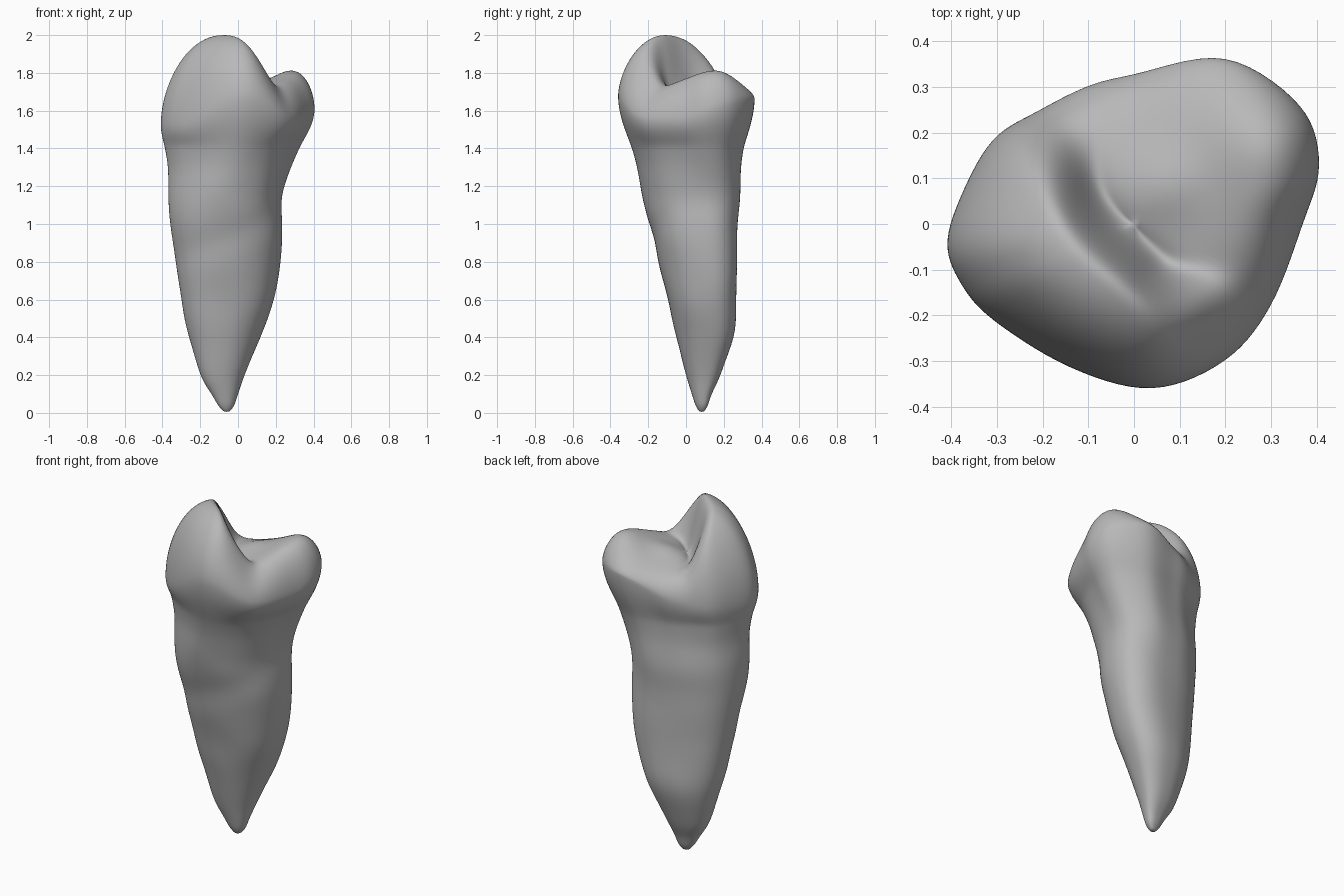
import bpy, bmesh, math
from mathutils import Vector, noise

cube = bpy.data.objects.get("Cube")
if cube:
    bpy.data.objects.remove(cube)

SEGMENTS, STEPS, TOP_RINGS = 112, 6, 44

# Widest outline of the crown, seen from above
CROWN = [(-.41, -.045), (-.38, -.13), (-.31, -.21), (-.14, -.315), (.04, -.362), (.2, -.3),
         (.3, -.18), (.37, 0), (.407, .13), (.365, .26), (.2, .365), (0, .328),
         (-.1, .303), (-.21, .248), (-.31, .185), (-.38, .06)]

# Root levels: height, x from, x to, y from, y to
ROOT = [(.006, -.075, -.045, .07, .095), (.04, -.105, -.02, .05, .115),
        (.1, -.14, 0, .03, .135), (.2, -.2, .035, 0, .18), (.4, -.26, .12, -.05, .25),
        (.6, -.3, .19, -.1, .262), (.8, -.33, .225, -.15, .265), (1, -.362, .237, -.2, .268),
        (1.15, -.37, .24, -.235, .283), (1.3, -.372, .285, -.26, .29),
        (1.42, -.39, .335, -.295, .308)]


def catmull(a, b, c, d, t):
    a, b, c, d = Vector(a), Vector(b), Vector(c), Vector(d)
    return .5 * (2 * b + (c - a) * t + (2 * a - 5 * b + 4 * c - d) * t * t
                 + (3 * b - a - 3 * c + d) * t ** 3)


def outline():
    n = len(CROWN)
    for i in range(SEGMENTS):
        k, t = divmod(i * n / SEGMENTS, 1)
        yield catmull(*(CROWN[(int(k) + j) % n] for j in (-1, 0, 1, 2)), t)


def root_levels():
    last = len(ROOT) - 1
    for k in range(last):
        for s in range(STEPS):
            yield catmull(ROOT[max(k - 1, 0)], ROOT[k], ROOT[k + 1],
                          ROOT[min(k + 2, last)], s / STEPS)
    yield Vector(ROOT[last])


def bump(x, y, cx, cy, size):
    return math.exp(-((x - cx) ** 2 + (y - cy) ** 2) / size ** 2)


def smoothstep(a, b, v):
    t = min(max((v - a) / (b - a), 0), 1)
    return t * t * (3 - 2 * t)


def squarish(v):
    return math.copysign(abs(v) ** .9, v)


def chewing_height(x, y):
    """Tall cusp, winding slanted groove, then a low shelf with a small cusp."""
    tall = 2.01 - (x + .05) ** 2 - 1.2 * (y + .1) ** 2
    low = (1.705 + .13 * bump(x, y, .33, .18, .19) + .05 * bump(x, y, .28, -.08, .15)
           + .03 * bump(x, y, .06, .08, .09))
    along = .83 * y - .55 * x
    across = .83 * x + .55 * y + .025 + .02 * math.sin(13 * along + .57)
    # the wall is steep in the middle and eases out at both ends
    front_end, back_end = smoothstep(-.1, -.25, along), smoothstep(.08, .3, along)
    side = smoothstep(-.09 - .04 * back_end, .035 + .12 * front_end + .06 * back_end, across)
    groove = .025 * math.exp(-(across / .04) ** 2) * (1 - front_end)
    return tall + (low - tall) * side - groove


def equator_height(p):
    """The widest line climbs towards the front and the back of the small cusp."""
    return (1.52 + .08 * max(p.x, 0) + 5.5 * max(-p.y - .2, 0) ** 2
            + .35 * max(p.y, 0) * smoothstep(-.3, .2, p.x))


bm = bmesh.new()
rim = list(outline())
rings = []

# Root and neck: tilted ovals that grow into the crown outline
for z, x0, x1, y0, y1 in root_levels():
    mix = smoothstep(.9, 1.5, z)
    ring = []
    for p in rim:
        u, v = p.x / .408, p.y / .363
        a = math.atan2(v, u)
        lean = (1 - mix) * (1 + .05 * math.cos(a - math.pi / 4) * math.sin(2 * a))
        u = mix * u + lean * squarish(math.cos(a))
        v = mix * v + lean * squarish(math.sin(a + .2))
        ring.append(bm.verts.new(((x0 + x1) / 2 + u * (x1 - x0) / 2,
                                  (y0 + y1) / 2 + v * (y1 - y0) / 2, z)))
    rings.append(ring)

# Belly of the crown, turning upright at the widest line
neck = [v.co.copy() for v in rings[-1]]
for s in range(1, STEPS):
    t = s / STEPS
    ring = []
    for p, q in zip(rim, neck):
        xy = q.xy.lerp(p, 1.5 * t - .5 * t ** 3)
        ring.append(bm.verts.new((xy.x, xy.y, q.z + (equator_height(p) - q.z) * t)))
    rings.append(ring)

# Chewing surface, rounding over from the widest line to the middle
for k in range(TOP_RINGS):
    s = math.cos(math.pi / 2 * k / TOP_RINGS)
    ring = []
    for p in rim:
        x, y = p * s
        power = 3.6 + 2.2 * smoothstep(.1, .35, p.x) * smoothstep(-.2, .1, p.y)
        dome = math.sqrt(max(1 - s ** power, 0))
        z = equator_height(p)
        ring.append(bm.verts.new((x, y, z + (chewing_height(x, y) - z) * dome)))
    rings.append(ring)

for low, high in zip(rings, rings[1:]):
    for i in range(SEGMENTS):
        j = (i + 1) % SEGMENTS
        bm.faces.new((low[i], low[j], high[j], high[i]))

# Close the root tip and the middle of the chewing surface
tip = bm.verts.new((-.06, .083, 0))
middle = bm.verts.new((0, 0, chewing_height(0, 0)))
for i in range(SEGMENTS):
    j = (i + 1) % SEGMENTS
    bm.faces.new((tip, rings[0][j], rings[0][i]))
    bm.faces.new((middle, rings[-1][i], rings[-1][j]))

# Gentle unevenness of the root, and the slanted hollow on its front
bm.normal_update()
for v in bm.verts:
    x, y, z = v.co
    fade = smoothstep(.05, .3, z) * (1 - smoothstep(1.2, 1.5, z))
    push = .006 * noise.noise(Vector((x * 4, y * 4, z * 5)))
    push -= .008 * math.exp(-((z - .95 - .4 * x) / .07) ** 2) * smoothstep(.05, -.15, y)
    v.co += v.normal * push * fade

bmesh.ops.recalc_face_normals(bm, faces=bm.faces)
mesh = bpy.data.meshes.new("tooth")
bm.to_mesh(mesh)
bm.free()
tooth = bpy.data.objects.new("tooth", mesh)
bpy.context.collection.objects.link(tooth)

# Single plain grey
grey = bpy.data.materials.new("plain grey")
grey.use_nodes = True
colour = (.48, .48, .48, 1)
grey.diffuse_color = colour
grey.node_tree.nodes["Principled BSDF"].inputs["Base Color"].default_value = colour
mesh.materials.append(grey)

# Relax small creases and shade smoothly
relax = tooth.modifiers.new("relax", 'SMOOTH')
relax.factor = .5
relax.iterations = 10
mesh.polygons.foreach_set("use_smooth", [True] * len(mesh.polygons))
